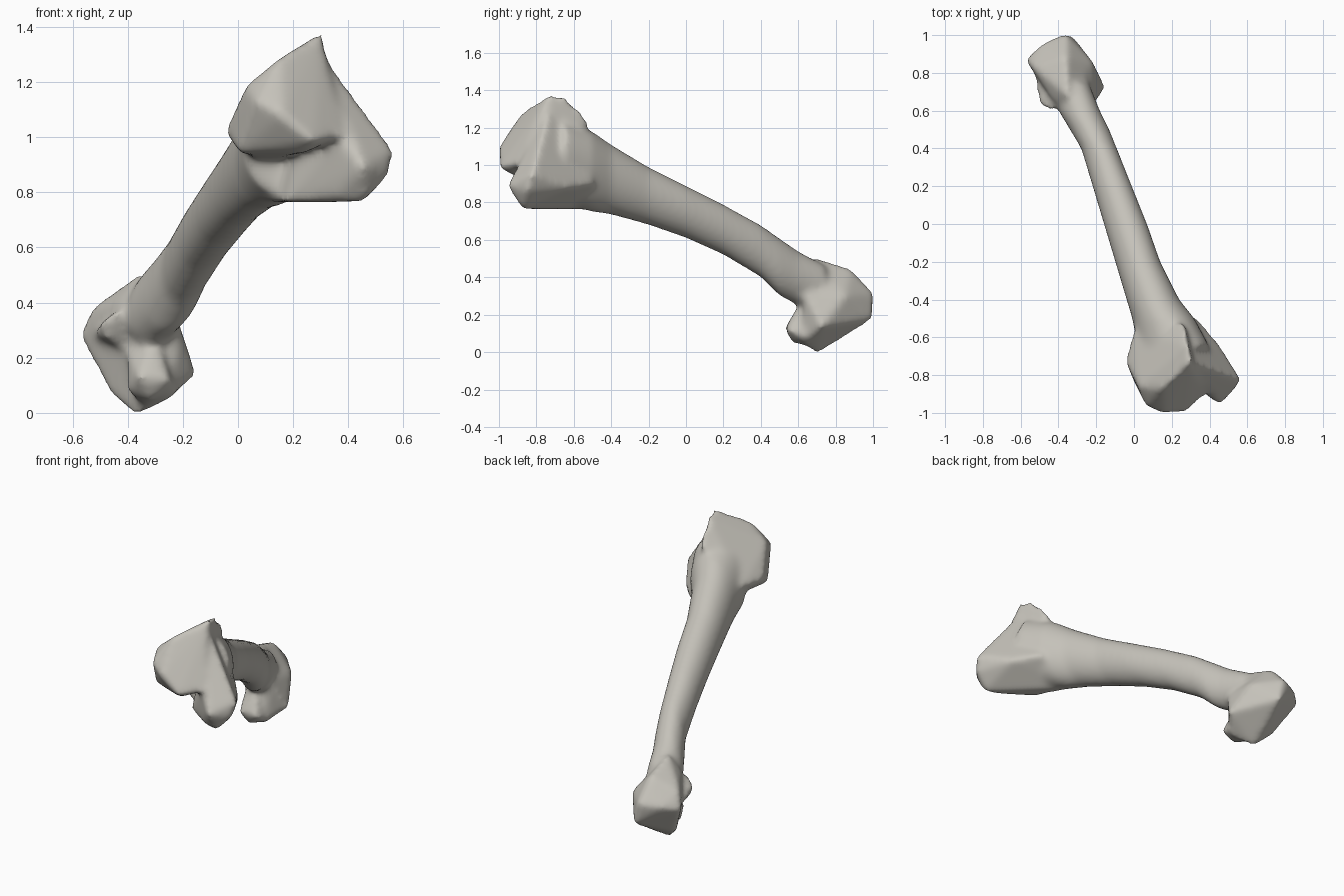
import bpy, bmesh, math
from mathutils import Vector

cube = bpy.data.objects.get("Cube")
if cube:
    bpy.data.objects.remove(cube, do_unlink=True)

# Bone colour
bone = bpy.data.materials.new("pale_bone")
bone.use_nodes = True
colour = (0.56, 0.54, 0.49, 1)
bone.diffuse_color = colour
bsdf = next(n for n in bone.node_tree.nodes if n.type == "BSDF_PRINCIPLED")
bsdf.inputs["Base Color"].default_value = colour
bsdf.inputs["Roughness"].default_value = 0.7

bm = bmesh.new()


def add_hull(points, grow=1.05):
    """Add a faceted knob, grown a little to allow for later smoothing."""
    pts = [Vector(p) for p in points]
    mid = sum(pts, Vector()) / len(pts)
    verts = [bm.verts.new(mid + (p - mid) * grow) for p in pts]
    result = bmesh.ops.convex_hull(bm, input=verts)
    inner = [g for g in result["geom_interior"] if isinstance(g, bmesh.types.BMVert)]
    if inner:
        bmesh.ops.delete(bm, geom=inner, context="VERTS")


def add_loft(rows, sides=32, slant=0.1):
    """Join slanted oval slices; each row is y, x low, x high, z low, z high."""
    rings = []
    for y, x0, x1, z0, z1 in rows:
        ring = []
        for i in range(sides):
            t = math.tau * i / sides
            x = (x0 + x1) / 2 + (x1 - x0) / 2 * math.cos(t - slant)
            z = (z0 + z1) / 2 + (z1 - z0) / 2 * math.sin(t + slant)
            ring.append(bm.verts.new((x, y, z)))
        rings.append(ring)
    for a, b in zip(rings, rings[1:]):
        for i in range(sides):
            j = (i + 1) % sides
            bm.faces.new((a[i], a[j], b[j], b[i]))
    bm.faces.new(rings[0][::-1])
    bm.faces.new(rings[-1])


# Shaft
add_loft([
    (0.75, -0.42, -0.24, 0.20, 0.46),
    (0.6, -0.40, -0.18, 0.25, 0.54),
    (0.5, -0.34, -0.13, 0.30, 0.61),
    (0.4, -0.28, -0.09, 0.40, 0.68),
    (0.2, -0.22, -0.01, 0.52, 0.79),
    (0, -0.16, 0.07, 0.61, 0.89),
    (-0.2, -0.10, 0.14, 0.68, 0.99),
    (-0.4, -0.04, 0.24, 0.735, 1.11),
    (-0.5, -0.01, 0.32, 0.75, 1.18),
    (-0.65, 0.02, 0.40, 0.79, 1.24),
])

# Upper head with its flat end and overhanging lip
add_hull([
    (0.30, -0.73, 1.37), (0.28, -0.64, 1.35), (0.26, -0.53, 1.23),
    (0.15, -0.87, 1.28), (0.03, -0.86, 1.18), (0.07, -0.96, 1.13),
    (0.16, -1.0, 1.08), (0.27, -0.99, 0.99), (0.37, -0.90, 1.01),
    (-0.04, -0.72, 1.02), (0.0, -0.58, 1.02), (0.01, -0.84, 0.95),
    (0.24, -0.92, 0.95), (0.10, -0.56, 0.92),
])

# Side lobe of the upper head
add_hull([
    (0.31, -0.73, 1.29), (0.36, -0.88, 0.99), (0.56, -0.82, 0.95),
    (0.45, -0.95, 0.89), (0.54, -0.85, 0.86), (0.46, -0.87, 0.77),
    (0.35, -0.85, 0.78), (0.18, -0.72, 0.77), (0.08, -0.50, 0.77),
    (0.33, -0.50, 0.90), (0.44, -0.63, 0.88),
])

# Lower head
add_hull([
    (-0.35, 0.68, 0.50), (-0.36, 0.88, 0.44), (-0.36, 1.0, 0.31),
    (-0.33, 0.99, 0.18), (-0.48, 0.95, 0.30), (-0.57, 0.87, 0.28),
    (-0.53, 0.83, 0.37), (-0.22, 0.85, 0.30), (-0.16, 0.73, 0.14),
    (-0.37, 0.70, 0.0), (-0.46, 0.76, 0.07), (-0.25, 0.63, 0.06),
    (-0.22, 0.64, 0.32), (-0.42, 0.65, 0.40),
])

# Small knobs on the lower head
add_hull([
    (-0.50, 0.63, 0.33), (-0.48, 0.64, 0.27), (-0.44, 0.60, 0.37),
    (-0.53, 0.80, 0.28), (-0.36, 0.70, 0.40), (-0.36, 0.70, 0.20),
])
add_hull([
    (-0.36, 0.53, 0.13), (-0.25, 0.54, 0.12), (-0.32, 0.57, 0.05),
    (-0.40, 0.62, 0.08), (-0.22, 0.63, 0.08), (-0.34, 0.70, 0.02),
    (-0.30, 0.62, 0.28), (-0.40, 0.65, 0.22),
])

bmesh.ops.recalc_face_normals(bm, faces=bm.faces)
mesh = bpy.data.meshes.new("long_bone")
bm.to_mesh(mesh)
bm.free()
mesh.materials.append(bone)
obj = bpy.data.objects.new("long_bone", mesh)
bpy.context.collection.objects.link(obj)

# Fuse the parts into one skin and soften it
remesh = obj.modifiers.new("fuse", "REMESH")
remesh.mode = "VOXEL"
remesh.voxel_size = 0.016
remesh.use_smooth_shade = True
soften = obj.modifiers.new("soften", "SMOOTH")
soften.factor = 0.5
soften.iterations = 14
